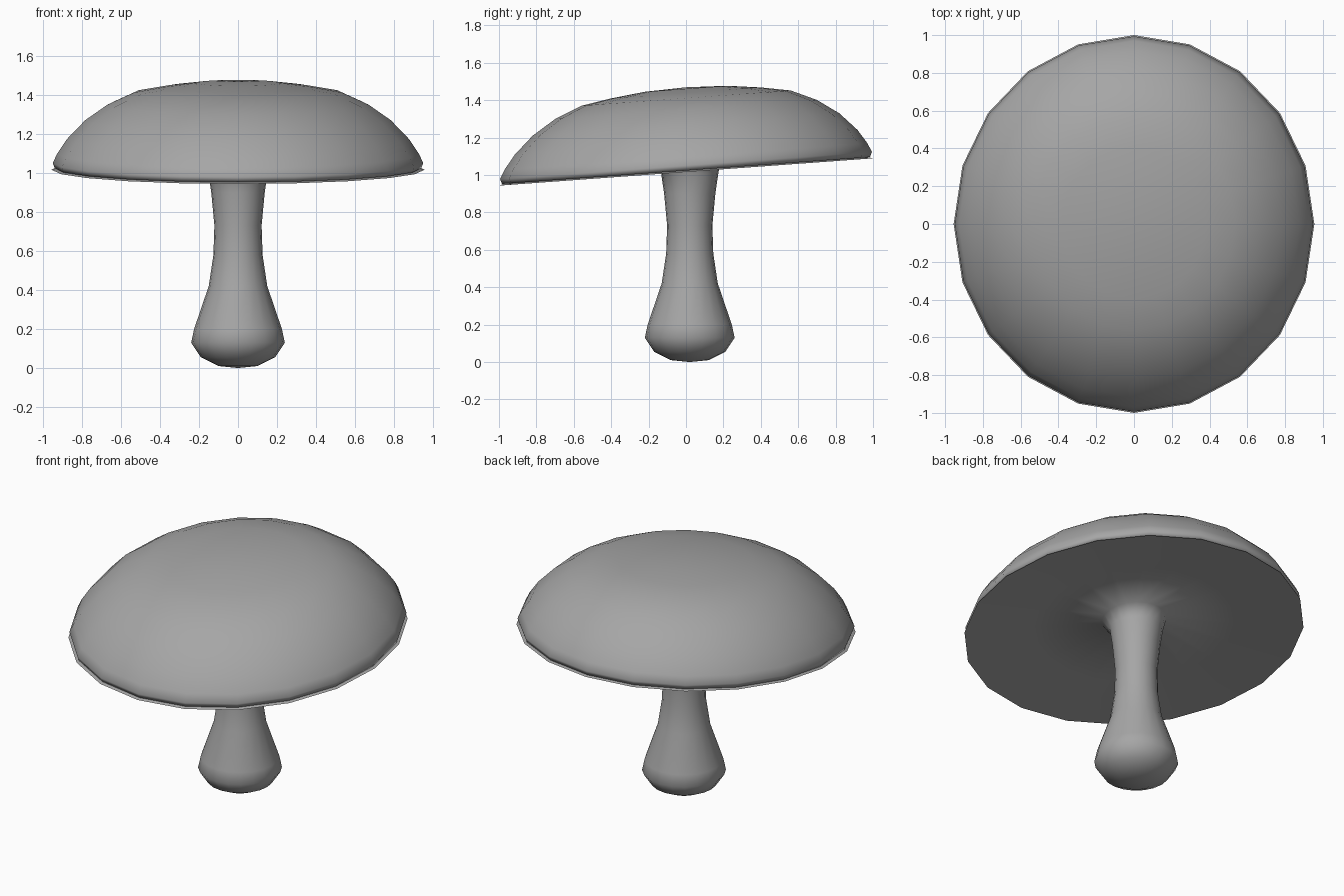
import bpy, bmesh, math

old = bpy.data.objects.get("Cube")
if old:
    bpy.data.objects.remove(old, do_unlink=True)

# One plain grey for the whole mushroom
grey = bpy.data.materials.new("plain_grey")
grey.use_nodes = True
colour = (0.38, 0.38, 0.38, 1)
grey.diffuse_color = colour
grey.node_tree.nodes["Principled BSDF"].inputs["Base Color"].default_value = colour

SIDES = 20
CAP_WIDTH = 0.955    # cap is a little narrower than it is deep
CAP_HEIGHT = 1.016   # height of the rim at the middle
CAP_TILT = 0.073     # rise of the rim towards the back
STEM_Y = 0.02


def ring_points(radius, height, on_cap):
    """One ring, either round the stem or in the oval, tilted cap frame."""
    for i in range(SIDES if radius > 0 else 1):
        a = 2 * math.pi * i / SIDES
        x, y = radius * math.cos(a), radius * math.sin(a)
        if on_cap:
            yield x * CAP_WIDTH, y, CAP_HEIGHT + height + CAP_TILT * y
        else:
            yield x, y + STEM_Y, height


def lathe(name, rings, smooth_angle):
    bm = bmesh.new()
    loops = [[bm.verts.new(p) for p in ring_points(*ring)] for ring in rings]
    for low, high in zip(loops, loops[1:]):
        for i in range(SIDES):
            j = (i + 1) % SIDES
            corners = [low[i % len(low)], low[j % len(low)],
                       high[j % len(high)], high[i % len(high)]]
            bm.faces.new(list(dict.fromkeys(corners)))
    bmesh.ops.recalc_face_normals(bm, faces=bm.faces)
    mesh = bpy.data.meshes.new(name)
    bm.to_mesh(mesh)
    bm.free()
    mesh.materials.append(grey)
    obj = bpy.data.objects.new(name, mesh)
    bpy.context.collection.objects.link(obj)
    bpy.ops.object.select_all(action="DESELECT")
    obj.select_set(True)
    bpy.context.view_layer.objects.active = obj
    bpy.ops.object.shade_smooth_by_angle(angle=math.radians(smooth_angle))


# Cap: low dome whose edge rolls softly under
dome = [(0, 0.1), (0.9, 0.03), (0.984, 0.008), (0.994, 0.035), (0.97, 0.083),
        (0.917, 0.158), (0.82, 0.254), (0.7, 0.334), (0.56, 0.395),
        (0.4, 0.423), (0.22, 0.445), (0, 0.453)]
lathe("cap", [(r, h, True) for r, h in dome], 180)

# Stem: rounded bulb, narrow waist, flaring out into the shallow hollow
# underside, which ends in a thin lip just outside the dome
stem = [(0, 0), (0.1, 0.01), (0.19, 0.055), (0.24, 0.13), (0.225, 0.2),
        (0.15, 0.42), (0.126, 0.58), (0.121, 0.73), (0.137, 0.9), (0.153, 1.01)]
underside = [(0.19, 0.067), (0.6, 0.034), (1, 0), (0.96, 0.012), (0, 0.09)]
lathe("stem_and_underside",
      [(r, h, False) for r, h in stem] + [(r, h, True) for r, h in underside], 80)
